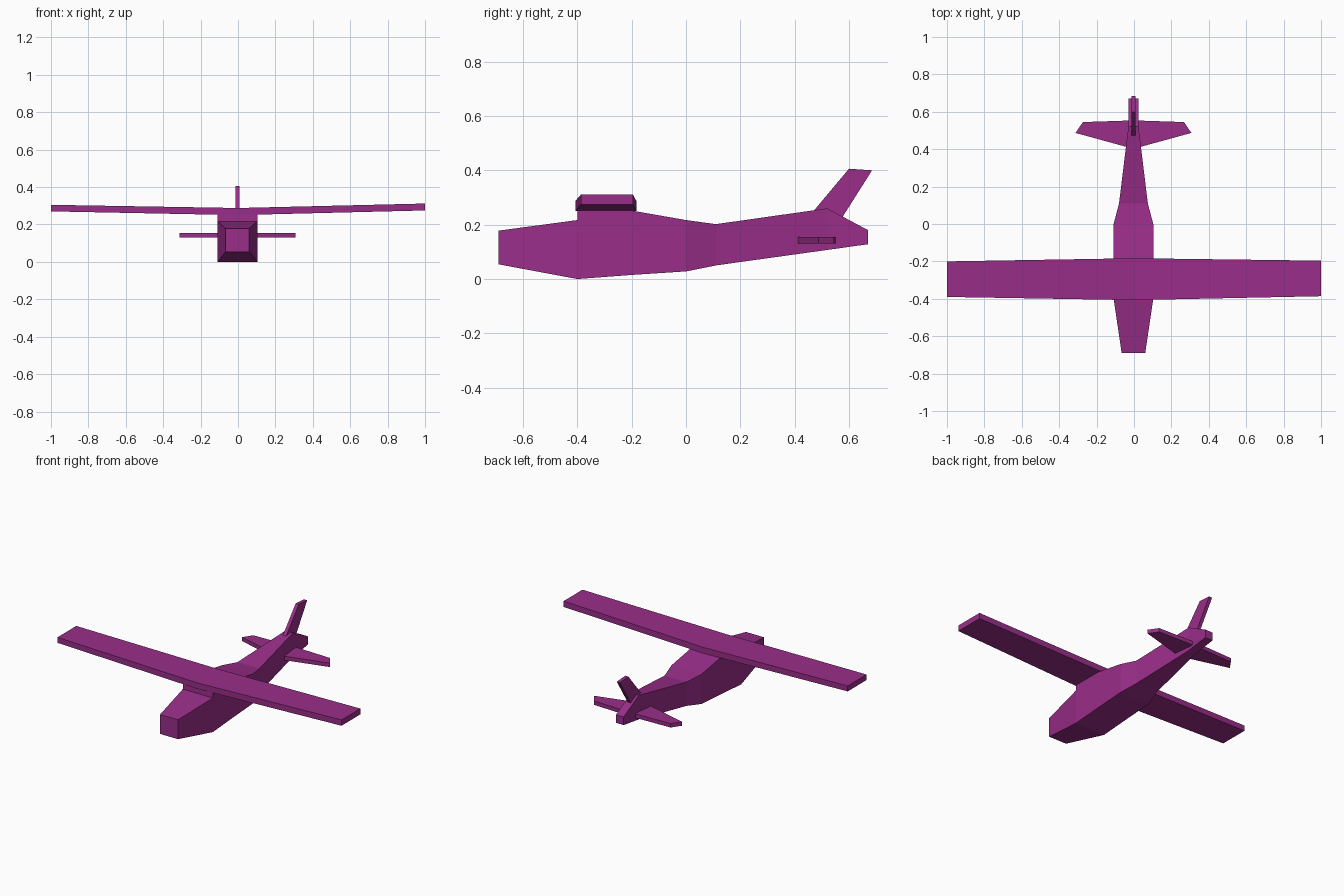
import bpy
import bmesh

cube = bpy.data.objects.get("Cube")
if cube:
    bpy.data.objects.remove(cube, do_unlink=True)

purple = bpy.data.materials.new("purple")
purple.use_nodes = True
colour = (0.32, 0.027, 0.25, 1)
purple.diffuse_color = colour
purple.node_tree.nodes["Principled BSDF"].inputs["Base Color"].default_value = colour

CENTRE = -0.003  # x of the body axis


def loft(name, rings):
    """Skin a row of equal-sized rings and cap both ends."""
    bm = bmesh.new()
    rows = [[bm.verts.new(p) for p in ring] for ring in rings]
    for a, b in zip(rows, rows[1:]):
        for i in range(len(a)):
            j = (i + 1) % len(a)
            bm.faces.new((a[i], a[j], b[j], b[i]))
    bm.faces.new(rows[0])
    bm.faces.new(rows[-1])
    bmesh.ops.recalc_face_normals(bm, faces=bm.faces)
    mesh = bpy.data.meshes.new(name)
    bm.to_mesh(mesh)
    bm.free()
    mesh.materials.append(purple)
    obj = bpy.data.objects.new(name, mesh)
    bpy.context.collection.objects.link(obj)
    return obj


# Fuselage: y, bottom, top, half width at each station
stations = [
    (-0.69, 0.054, 0.178, 0.063),
    (-0.40, 0.0, 0.217, 0.106),
    (-0.399, 0.0, 0.252, 0.106),
    (-0.20, 0.015, 0.252, 0.106),
    (0.0, 0.028, 0.217, 0.106),
    (0.11, 0.05, 0.202, 0.077),
    (0.52, 0.107, 0.26, 0.027),
    (0.67, 0.128, 0.18, 0.027),
]
loft("fuselage", [
    [(CENTRE - w, y, low), (CENTRE + w, y, low),
     (CENTRE + w, y, top), (CENTRE - w, y, top)]
    for y, low, top, w in stations])

# Wing: x, front, back, bottom, top
sections = [
    (-1.0, -0.39, -0.20, 0.27, 0.305),
    (0.0, -0.407, -0.183, 0.25, 0.288),
    (1.0, -0.386, -0.196, 0.275, 0.312),
]
loft("wing", [
    [(x, f, low), (x, b, low), (x, b, top), (x, f, top)]
    for x, f, b, low, top in sections])

# Tailplane: half outline mirrored, then given thickness
half = [(0.04, 0.413), (0.31, 0.487), (0.27, 0.545), (0.03, 0.553)]
outline = half + [(-x, y) for x, y in reversed(half)]
loft("tailplane", [[(CENTRE + x, y, z) for x, y in outline]
                   for z in (0.13, 0.155)])

# Swept fin
fin = [(0.45, 0.227), (0.60, 0.406), (0.685, 0.4), (0.555, 0.195)]
loft("tail_fin", [[(CENTRE + x, y, z) for y, z in fin]
                  for x in (-0.011, 0.011)])
